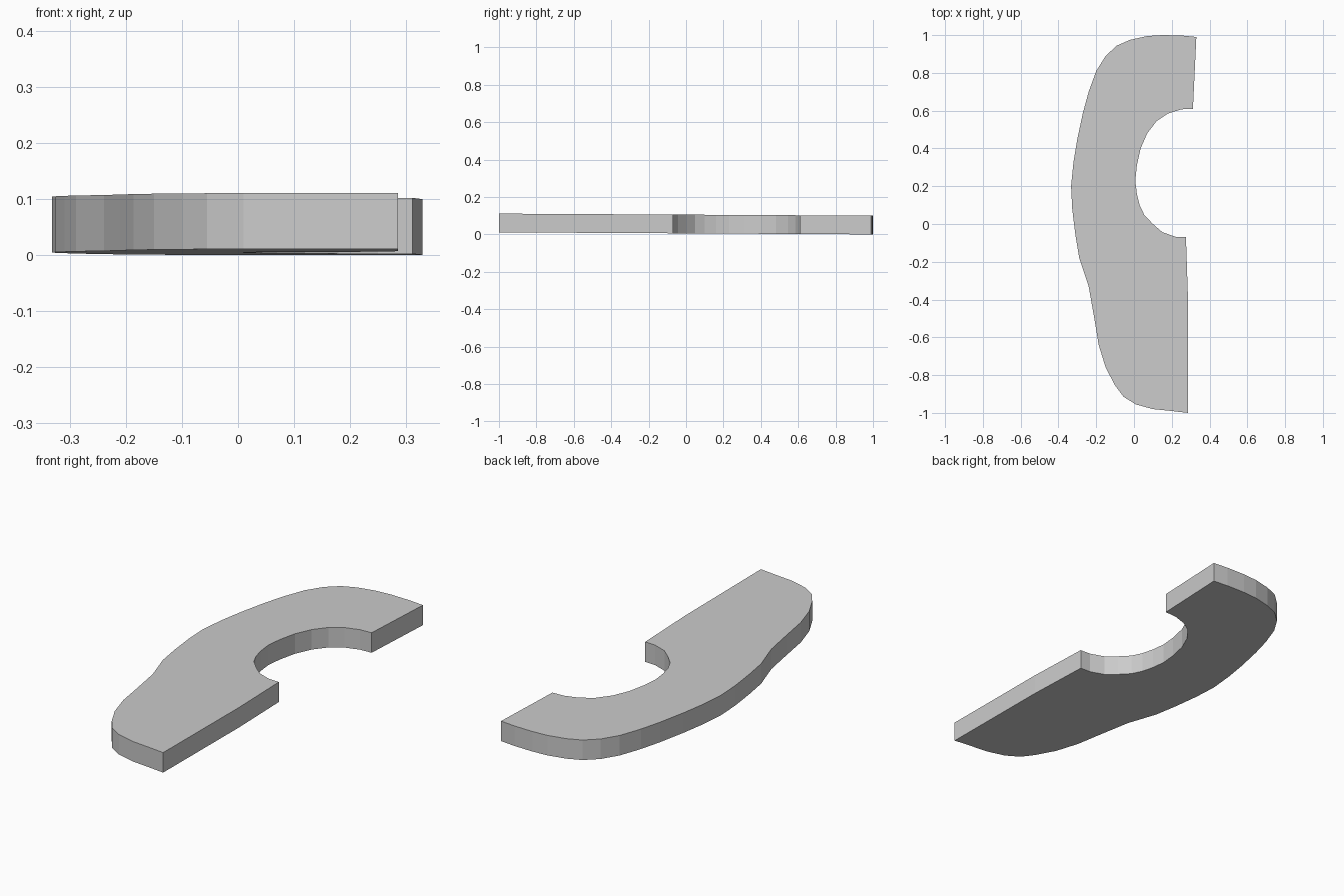
import bpy, bmesh

THICK = 0.1

# Outer curved edge, from the back right corner round to the front right corner
outer = [(0.33, 0.99), (0.25, 0.998), (0.15, 1.0), (0.07, 0.995), (-0.02, 0.975),
         (-0.09, 0.945), (-0.15, 0.89), (-0.2, 0.81), (-0.24, 0.70), (-0.27, 0.59),
         (-0.30, 0.45), (-0.32, 0.33), (-0.333, 0.2), (-0.327, 0.08), (-0.31, -0.06),
         (-0.29, -0.18), (-0.24, -0.33), (-0.21, -0.5), (-0.187, -0.64), (-0.15, -0.76),
         (-0.1, -0.855), (-0.055, -0.915), (0.01, -0.955), (0.1, -0.98), (0.2, -0.99),
         (0.286, -1.0), (0.286, -0.4)]

# Round bite in the straight edge, front to back
bite = [(0.275, -0.07), (0.22, -0.068), (0.15, -0.043), (0.1, 0.0), (0.055, 0.047),
        (0.03, 0.1), (0.015, 0.16), (0.007, 0.23), (0.015, 0.31), (0.035, 0.4),
        (0.07, 0.48), (0.12, 0.545), (0.18, 0.585), (0.25, 0.607), (0.312, 0.61)]


def floor(y):
    """Underside height: the plate rises slightly towards the front."""
    return 0.0055 * (1 - y)


# Plate: fill the outline and extrude it upwards
bm = bmesh.new()
face = bm.faces.new([bm.verts.new((x, y, floor(y))) for x, y in outer + bite])
top = bmesh.ops.extrude_face_region(bm, geom=[face], use_keep_orig=True)
bmesh.ops.translate(bm, vec=(0, 0, THICK),
                    verts=[g for g in top["geom"] if isinstance(g, bmesh.types.BMVert)])
bmesh.ops.triangulate(bm, faces=[f for f in bm.faces if len(f.verts) > 4])
bmesh.ops.recalc_face_normals(bm, faces=bm.faces)

mesh = bpy.data.meshes.new("curved_plate")
bm.to_mesh(mesh)
bm.free()
plate = bpy.data.objects.new("curved_plate", mesh)
bpy.context.collection.objects.link(plate)
